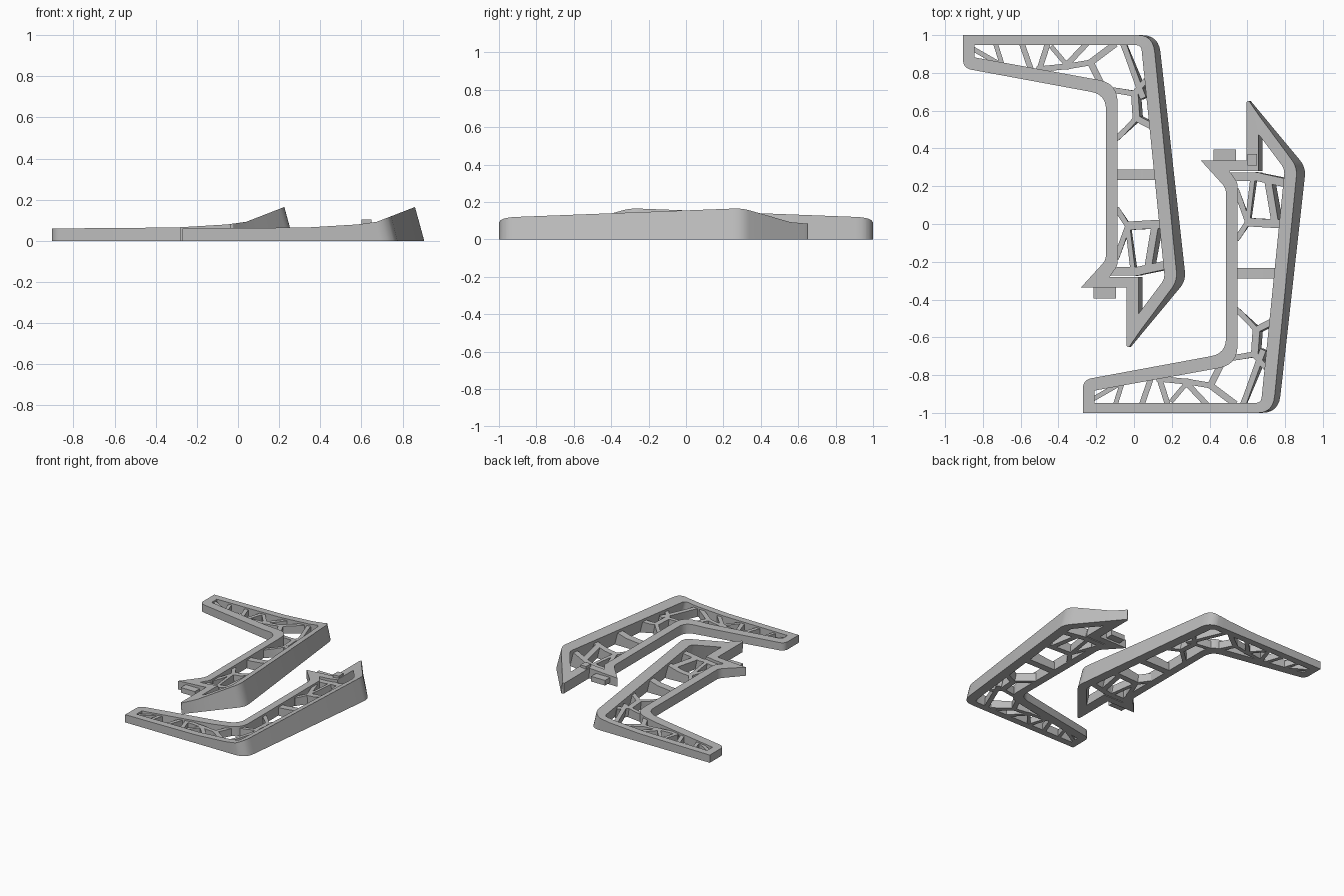
import bpy, bmesh, math
from mathutils import Vector

cube = bpy.data.objects.get("Cube")
if cube:
    bpy.data.objects.remove(cube)

grey = bpy.data.materials.new("plastic_grey")
grey.use_nodes = True
COLOR = (0.5, 0.5, 0.5, 1)
grey.diffuse_color = COLOR
grey.node_tree.nodes["Principled BSDF"].inputs["Base Color"].default_value = COLOR

# Height of the top surface along x: flat wing, rising to the outer rim
PROFILE = [(-0.91, 0.06), (-0.3, 0.065), (-0.05, 0.08), (0.06, 0.092), (0.28, 0.168)]
CUTS = [-0.3, -0.17, -0.05, 0.0, 0.06, 0.12]


def height(x):
    for (a, za), (b, zb) in zip(PROFILE, PROFILE[1:]):
        if x <= b:
            return za + (zb - za) * max(0, x - a) / (b - a)
    return PROFILE[-1][1]


def lean(x, z):
    # the outer part tips inward as it rises
    weight = min(1, max(0, (x + 0.06) / 0.1))
    return x - weight * (0.2 * z + 0.45 * z * z)


def rounded(corners, steps=6):
    """Corners are (x, y, setback); a setback rounds the corner."""
    out = []
    for i, (x, y, r) in enumerate(corners):
        p = Vector((x, y))
        if not r:
            out.append(p)
            continue
        before = Vector(corners[i - 1][:2]) - p
        after = Vector(corners[(i + 1) % len(corners)][:2]) - p
        a, b = p + before.normalized() * r, p + after.normalized() * r
        for k in range(steps + 1):
            t = k / steps
            out.append(a * (1 - t) ** 2 + p * 2 * t * (1 - t) + b * t * t)
    return out


def prism(bm, loops, scale=1.0):
    """Fill the loops, raise them to the top surface and lean the walls."""
    part = bmesh.new()
    for loop in loops:
        vs = [part.verts.new((p.x, p.y, 0)) for p in loop]
        for i, v in enumerate(vs):
            part.edges.new((vs[i - 1], v))
    bmesh.ops.triangle_fill(part, edges=part.edges[:], use_beauty=True, normal=(0, 0, 1))
    for x in CUTS:
        geom = part.verts[:] + part.edges[:] + part.faces[:]
        bmesh.ops.bisect_plane(part, geom=geom, plane_co=(x, 0, 0), plane_no=(1, 0, 0))
    new = bmesh.ops.extrude_face_region(part, geom=part.faces[:], use_keep_orig=True)
    for v in new["geom"]:
        if isinstance(v, bmesh.types.BMVert):
            z = height(v.co.x) * scale
            v.co = (lean(v.co.x, z), v.co.y, z)
    bmesh.ops.recalc_face_normals(part, faces=part.faces[:])
    temp = bpy.data.meshes.new("temp")
    part.to_mesh(temp)
    part.free()
    bm.from_mesh(temp)
    bpy.data.meshes.remove(temp)


def box(bm, x, y, z):
    made = bmesh.ops.create_cube(bm, size=1)
    for v in made["verts"]:
        v.co = [lo + (c + 0.5) * (hi - lo) for c, (lo, hi) in zip(v.co, (x, y, z))]


def finish(name, bm, side):
    """side 1 is the back bracket, -1 the mirrored front one."""
    for v in bm.verts:
        v.co.y *= side
        if side < 0:
            v.co.x += 0.635
    if side < 0:
        bmesh.ops.reverse_faces(bm, faces=bm.faces[:])
    mesh = bpy.data.meshes.new(name)
    bm.to_mesh(mesh)
    bm.free()
    mesh.materials.append(grey)
    ob = bpy.data.objects.new(name, mesh)
    bpy.context.collection.objects.link(ob)
    bpy.ops.object.select_all(action='DESELECT')
    ob.select_set(True)
    bpy.context.view_layer.objects.active = ob
    bpy.ops.object.shade_smooth_by_angle(angle=math.radians(25))


# Frame outline and the long opening inside it
OUTER = rounded([
    (-0.905, 1, 0), (0.13, 1, 0.09), (0.275, -0.3, 0.05), (-0.02, -0.655, 0.01),
    (-0.035, -0.645, 0), (-0.035, -0.335, 0), (-0.28, -0.335, 0),
    (-0.148, -0.19, 0.03), (-0.148, 0.685, 0.08), (-0.905, 0.825, 0.045)])
INNER = rounded([
    (-0.845, 0.947, 0), (0.06, 0.947, 0.03), (0.2, -0.29, 0.03), (0.045, -0.475, 0),
    (0.045, -0.28, 0), (-0.13, -0.28, 0), (-0.087, -0.22, 0.02),
    (-0.087, 0.745, 0.1), (-0.845, 0.882, 0)])

# Lattice nodes joined by branching struts: start, end, width
STRUTS = [
    ((-0.84, 0.92), (-0.7, 0.84), 0.025), ((-0.73, 0.945), (-0.7, 0.85), 0.025),
    ((-0.59, 0.945), (-0.55, 0.83), 0.03),
    ((-0.46, 0.945), (-0.5, 0.82), 0.03), ((-0.5, 0.82), (-0.35, 0.835), 0.03),
    ((-0.43, 0.93), (-0.35, 0.835), 0.025), ((-0.35, 0.835), (-0.23, 0.855), 0.03),
    ((-0.34, 0.86), (-0.26, 0.945), 0.03), ((-0.23, 0.855), (-0.11, 0.945), 0.035),
    ((-0.23, 0.855), (-0.18, 0.755), 0.035),
    ((-0.05, 0.94), (0.06, 0.68), 0.035), ((-0.12, 0.71), (0.01, 0.69), 0.03),
    ((0.01, 0.69), (0.07, 0.75), 0.03), ((0.015, 0.69), (0.025, 0.56), 0.045),
    ((0.025, 0.56), (-0.085, 0.46), 0.03), ((0.025, 0.56), (0.13, 0.51), 0.035),
    ((-0.09, 0.26), (0.14, 0.26), 0.055),
    ((-0.085, 0.07), (-0.03, -0.01), 0.03), ((-0.03, -0.01), (0.16, 0.0), 0.045),
    ((-0.03, -0.01), (-0.09, -0.17), 0.03), ((-0.03, -0.01), (0.0, -0.22), 0.03),
    ((0.135, 0.0), (0.095, -0.22), 0.04),
    ((-0.12, -0.25), (0.03, -0.25), 0.045), ((0.03, -0.25), (0.18, -0.22), 0.045)]

for label, side in (("back", 1), ("front", -1)):
    frame = bmesh.new()
    prism(frame, [OUTER, INNER])
    finish(label + "_bracket_frame", frame, side)

    lattice = bmesh.new()
    for start, end, width in STRUTS:
        a, b = Vector(start), Vector(end)
        along = (b - a).normalized()
        across = Vector((-along.y, along.x)) * width / 2
        a, b = a - along * 0.015, b + along * 0.015
        prism(lattice, [[a - across, b - across, b + across, a + across]], 0.8)
    finish(label + "_bracket_lattice", lattice, side)

    # Tab that plugs into the neighbouring part
    tab = bmesh.new()
    box(tab, (-0.215, -0.095), (-0.395, -0.32), (0.015, 0.055))
    finish(label + "_bracket_tab", tab, side)

# Small raised stop on the front bracket's hook
stop = bmesh.new()
box(stop, (-0.035, 0.015), (-0.37, -0.31), (0.06, 0.105))
finish("front_bracket_stop", stop, -1)
